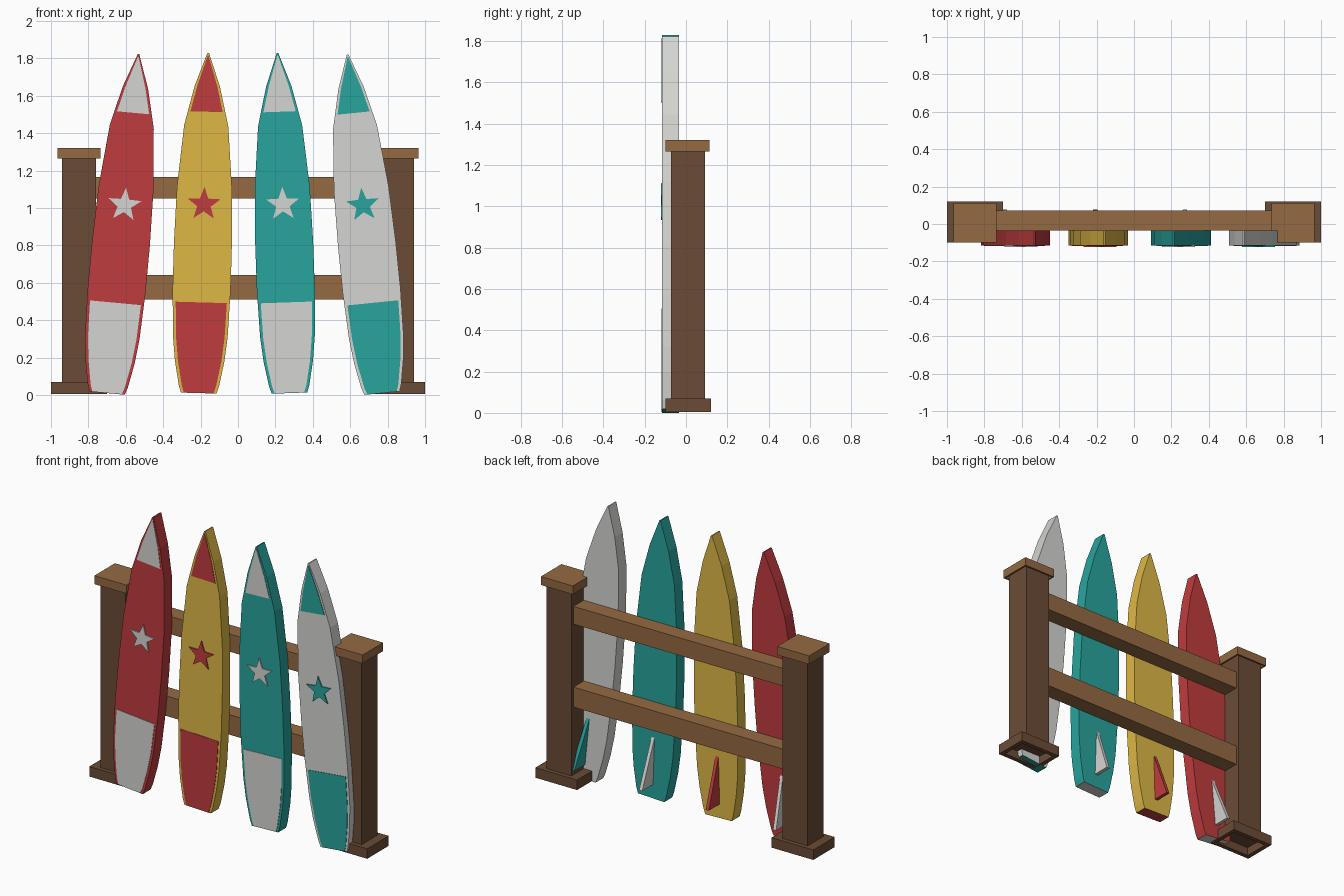
import bpy, bmesh, math

cube = bpy.data.objects.get("Cube")
if cube:
    bpy.data.objects.remove(cube)


def material(name, srgb):
    lin = [((c / 255 + 0.055) / 1.055) ** 2.4 for c in srgb] + [1.0]
    m = bpy.data.materials.new(name)
    m.use_nodes = True
    m.diffuse_color = lin
    m.node_tree.nodes["Principled BSDF"].inputs["Base Color"].default_value = lin
    return m


RED = material("red", (192, 60, 62))
YELLOW = material("yellow", (222, 184, 70))
TEAL = material("teal", (40, 164, 157))
WHITE = material("off white", (213, 214, 210))
WOOD = material("light wood", (148, 106, 66))
DARK = material("dark wood", (107, 76, 54))


def finish(name, bm, *mats):
    bmesh.ops.recalc_face_normals(bm, faces=bm.faces)
    me = bpy.data.meshes.new(name)
    bm.to_mesh(me)
    bm.free()
    for m in mats:
        me.materials.append(m)
    ob = bpy.data.objects.new(name, me)
    bpy.context.collection.objects.link(ob)
    return ob


def box(name, x, y, z, mat, rim=0, depth=0):
    """Box from (min, max) ranges; a rim hollows it out from below."""
    bm = bmesh.new()
    bmesh.ops.create_cube(bm, size=1)
    for v in bm.verts:
        v.co = [r[0] if c < 0 else r[1] for c, r in zip(v.co, (x, y, z))]
    if rim:
        bm.normal_update()
        under = [f for f in bm.faces if f.normal.z < -0.9]
        bmesh.ops.inset_region(bm, faces=under, thickness=rim)
        pocket = bmesh.ops.extrude_face_region(bm, geom=under)["geom"]
        for v in pocket:
            if isinstance(v, bmesh.types.BMVert):
                v.co.z += depth
        bmesh.ops.delete(bm, geom=under, context="FACES")
    return finish(name, bm, mat)


def prism(name, points, axis, start, end, *mats):
    """Extrude a 2D outline (across, up) along x or y."""
    bm = bmesh.new()
    place = lambda a, b, d: (a, d, b) if axis == "y" else (d, a, b)
    face = bm.faces.new([bm.verts.new(place(a, b, start)) for a, b in points])
    top = bmesh.ops.extrude_face_region(bm, geom=[face])["geom"]
    for v in top:
        if isinstance(v, bmesh.types.BMVert):
            setattr(v.co, axis, end)
    return finish(name, bm, *mats)


# Rack: posts with feet and caps, joined by two rails
for side, s in (("right", -1), ("left", 1)):
    span = lambda h: (s * 0.85 - h, s * 0.85 + h)
    box(side + "_post", span(0.09), (-0.073, 0.092), (0.06, 1.28), DARK)
    box(side + "_post_foot", span(0.15), (-0.1, 0.12), (0.005, 0.07), DARK, 0.04, 0.055)
    box(side + "_post_cap", span(0.115), (-0.098, 0.113), (1.265, 1.32), WOOD, 0.015, 0.03)
for name, z in (("lower_rail", (0.51, 0.64)), ("upper_rail", (1.05, 1.165))):
    box(name, (-0.77, 0.77), (-0.035, 0.072), z, WOOD)

# Half outline of a board: (half width, height)
PROFILE = [(0.095, 0), (0.108, 0.04), (0.132, 0.17), (0.146, 0.3), (0.155, 0.55),
           (0.155, 0.8), (0.147, 1.1), (0.118, 1.43), (0.068, 1.64), (0.004, 1.82)]
FRONT, BACK = -0.115, -0.034


def half_width(h):
    for (w0, h0), (w1, h1) in zip(PROFILE, PROFILE[1:]):
        if h <= h1:
            return w0 + (w1 - w0) * (h - h0) / (h1 - h0)


def outline(low, high, inset=0):
    hs = [low] + [h for _, h in PROFILE if low < h < high] + [high]
    right = [(max(half_width(h) - inset, 0.002), h) for h in hs]
    return right + [(-w, h) for w, h in reversed(right)]


STAR = []
for i in range(10):
    r, a = (0.038 if i % 2 else 0.093), math.pi * i / 5
    STAR.append((r * math.sin(a), 1.01 + r * math.cos(a)))
FIN = [(BACK - 0.005, 0.09), (0.078, 0.09), (BACK - 0.005, 0.41)]

# Boards: name, main colour, accent colour, foot x, lean in degrees
BOARDS = [("red", RED, WHITE, -0.70, 5.3), ("yellow", YELLOW, RED, -0.21, 1.6),
          ("teal", TEAL, WHITE, 0.275, -2.0), ("white", WHITE, TEAL, 0.77, -5.8)]
for name, main, accent, x, lean in BOARDS:
    deck = prism(name + "_board", outline(0, 1.82), "y", FRONT, BACK, main, accent)
    for f in deck.data.polygons:
        f.material_index = int(f.normal.z < -0.9)  # painted tail end
    parts = [
        deck,
        prism(name + "_nose_panel", outline(1.505, 1.805, 0.014), "y", FRONT - 0.003, FRONT, accent),
        prism(name + "_tail_panel", outline(0.002, 0.485, 0.016), "y", FRONT - 0.003, FRONT, accent),
        prism(name + "_star", STAR, "y", FRONT - 0.007, FRONT, accent),
        prism(name + "_fin", FIN, "x", -0.011, 0.011, accent),
    ]
    for ob in parts:
        ob.location = (x, 0, 0.01)
        ob.rotation_euler.y = math.radians(lean)
